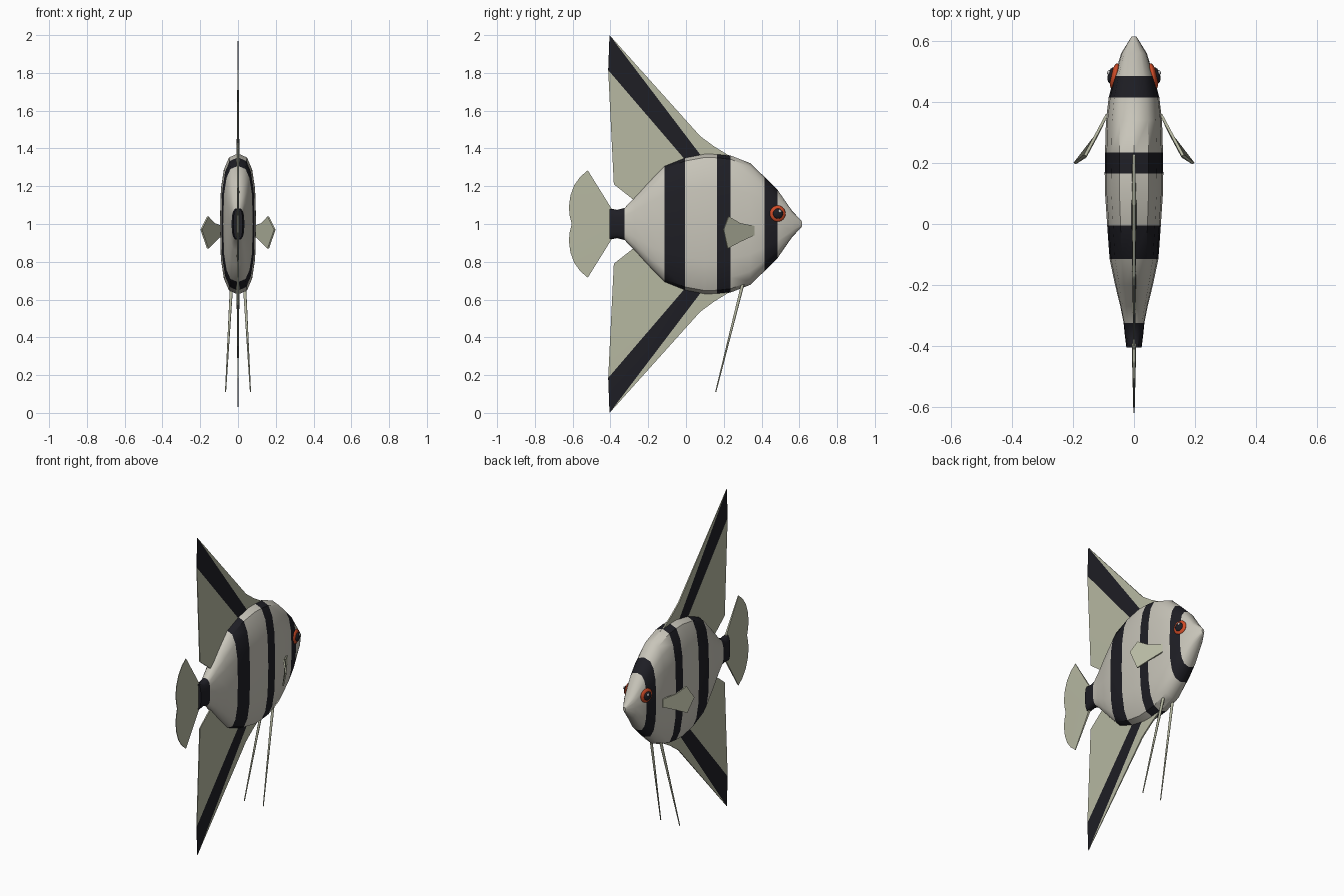
import bpy, bmesh, math
from mathutils import Vector

if "Cube" in bpy.data.objects:
    bpy.data.objects.remove(bpy.data.objects["Cube"])


def mat(name, r, g, b):
    m = bpy.data.materials.new(name)
    m.diffuse_color = (r, g, b, 1)
    m.use_nodes = True
    m.node_tree.nodes["Principled BSDF"].inputs["Base Color"].default_value = m.diffuse_color
    return m


SKIN = mat("skin", .58, .56, .49)
FIN = mat("fin_skin", .47, .48, .36)
DARK = mat("stripe", .013, .013, .018)
RED = mat("iris_red", .62, .07, .02)
WHITE = mat("glint", .9, .9, .9)


def finish(name, bm, mats, angle=35):
    bmesh.ops.recalc_face_normals(bm, faces=bm.faces)
    me = bpy.data.meshes.new(name)
    bm.to_mesh(me)
    bm.free()
    for m in mats:
        me.materials.append(m)
    ob = bpy.data.objects.new(name, me)
    bpy.context.collection.objects.link(ob)
    bpy.ops.object.select_all(action='DESELECT')
    ob.select_set(True)
    bpy.context.view_layer.objects.active = ob
    bpy.ops.object.shade_smooth_by_angle(angle=math.radians(angle))
    return ob


def power(v, e):
    return math.copysign(abs(v) ** e, v)


# Body: lofted rings (y, half width, half height, stripe starts here)
stations = [(.615, .008, .012, 0), (.56, .042, .072, 0), (.485, .065, .18, 1),
            (.415, .083, .25, 0), (.34, .092, .322, 0), (.235, .095, .363, 1),
            (.165, .096, .371, 0), (.1, .095, .373, 0), (-.005, .088, .353, 1),
            (-.115, .08, .308, 0), (-.2, .062, .22, 0), (-.27, .045, .142, 0),
            (-.325, .034, .085, 1), (-.365, .03, .075, 1), (-.405, .025, .083, 0)]
N = 16
bm = bmesh.new()
rings = []
for y, w, h, s in stations:
    rings.append([bm.verts.new((w * power(math.cos(a), .72), y, 1 + h * power(math.sin(a), .72)))
                  for a in (2 * math.pi * i / N for i in range(N))])
for st, r0, r1 in zip(stations, rings, rings[1:]):
    for i in range(N):
        j = (i + 1) % N
        bm.faces.new((r0[i], r0[j], r1[j], r1[i])).material_index = st[3]
bm.faces.new(rings[0])
bm.faces.new(rings[-1]).material_index = 1
finish("body", bm, [SKIN, DARK], 40)


# Flat fins: 2D points (y, z, half thickness) joined by panels (indices, material)
def plate(name, pts, panels, flip=False):
    bm = bmesh.new()
    sides = []
    for s in (1, -1):
        vs = [bm.verts.new((s * t, y, 2 - z if flip else z)) for y, z, t in pts]
        sides.append(vs)
        for idx, m in panels:
            bm.faces.new([vs[i] for i in idx]).material_index = m
    # rim between the two sides
    edge_mat = {}
    for idx, m in panels:
        for a, b in zip(idx, idx[1:] + idx[:1]):
            key = tuple(sorted((a, b)))
            edge_mat[key] = None if key in edge_mat else m
    for (a, b), m in edge_mat.items():
        if m is not None:
            bm.faces.new((sides[0][a], sides[0][b], sides[1][b], sides[1][a])).material_index = m
    return finish(name, bm, [FIN, DARK])


sail = [(-.405, 2.0, .001), (-.412, 1.815, .002), (.03, 1.30, .008), (.115, 1.315, .008),
        (.22, 1.33, .008), (.24, 1.355, .004), (.15, 1.41, .004), (.075, 1.465, .004),
        (-.382, 1.21, .003), (-.28, 1.13, .004), (-.2, 1.15, .008)]
sail_panels = [([0, 1, 2, 3], 1), ([0, 3, 4, 5, 6, 7], 0), ([1, 8, 9, 10, 2], 0)]
plate("dorsal_fin", sail, sail_panels)
plate("anal_fin", sail, sail_panels, flip=True)

# Tail fin: upper lobe outline mirrored below, fanned from the root
lobe = [(-.39, 1.075, .006), (-.52, 1.284, .002), (-.56, 1.25, .002), (-.592, 1.205, .002),
        (-.612, 1.15, .002), (-.62, 1.09, .002), (-.616, 1.045, .002)]
tail = lobe + [(-.605, 1.0, .002)] + [(y, 2 - z, t) for y, z, t in reversed(lobe)] + [(-.38, 1.0, .008)]
plate("tail_fin", tail, [([15, i, i + 1], 0) for i in range(14)])


def ball(name, loc, scale, m, yaw):
    bpy.ops.mesh.primitive_uv_sphere_add(segments=20, ring_count=12, location=loc, rotation=(0, 0, yaw))
    ob = bpy.context.object
    ob.name = name
    ob.scale = scale
    ob.data.materials.append(m)
    bpy.ops.object.shade_smooth()


for s, side in ((1, "right"), (-1, "left")):
    # Eyes: iris, pupil, glint
    yaw = s * .22
    ball(side + "_iris", (s * .063, .485, 1.055), (.014, .043, .043), RED, yaw)
    ball(side + "_pupil", (s * .073, .487, 1.055), (.013, .027, .027), DARK, yaw)
    ball(side + "_glint", (s * .083, .497, 1.068), (.005, .008, .008), WHITE, yaw)

    # Pectoral fin: thin angled paddle
    bm = bmesh.new()
    outline = [(.088, .36, .99), (.128, .285, 1.005), (.16, .225, 1.04), (.195, .198, .97),
               (.16, .22, .87), (.125, .285, .905), (.088, .36, .94)]
    off = Vector((s * .004, .002, 0))
    front = [bm.verts.new(Vector((s * x, y, z)) + off) for x, y, z in outline]
    back = [bm.verts.new(Vector((s * x, y, z)) - off) for x, y, z in outline]
    bm.faces.new(front)
    bm.faces.new(back)
    for i in range(7):
        j = (i + 1) % 7
        bm.faces.new((front[i], front[j], back[j], back[i]))
    finish(side + "_pectoral_fin", bm, [FIN])

    # Ventral filament: tapered thread
    a, b = Vector((s * .033, .305, .70)), Vector((s * .066, .157, .11))
    bpy.ops.mesh.primitive_cone_add(vertices=8, radius1=.009, radius2=.003, depth=(b - a).length,
                                    location=(a + b) / 2)
    ob = bpy.context.object
    ob.name = side + "_ventral_filament"
    ob.rotation_euler = (b - a).to_track_quat('Z', 'Y').to_euler()
    ob.data.materials.append(FIN)
    bpy.ops.object.shade_smooth_by_angle(angle=math.radians(50))
